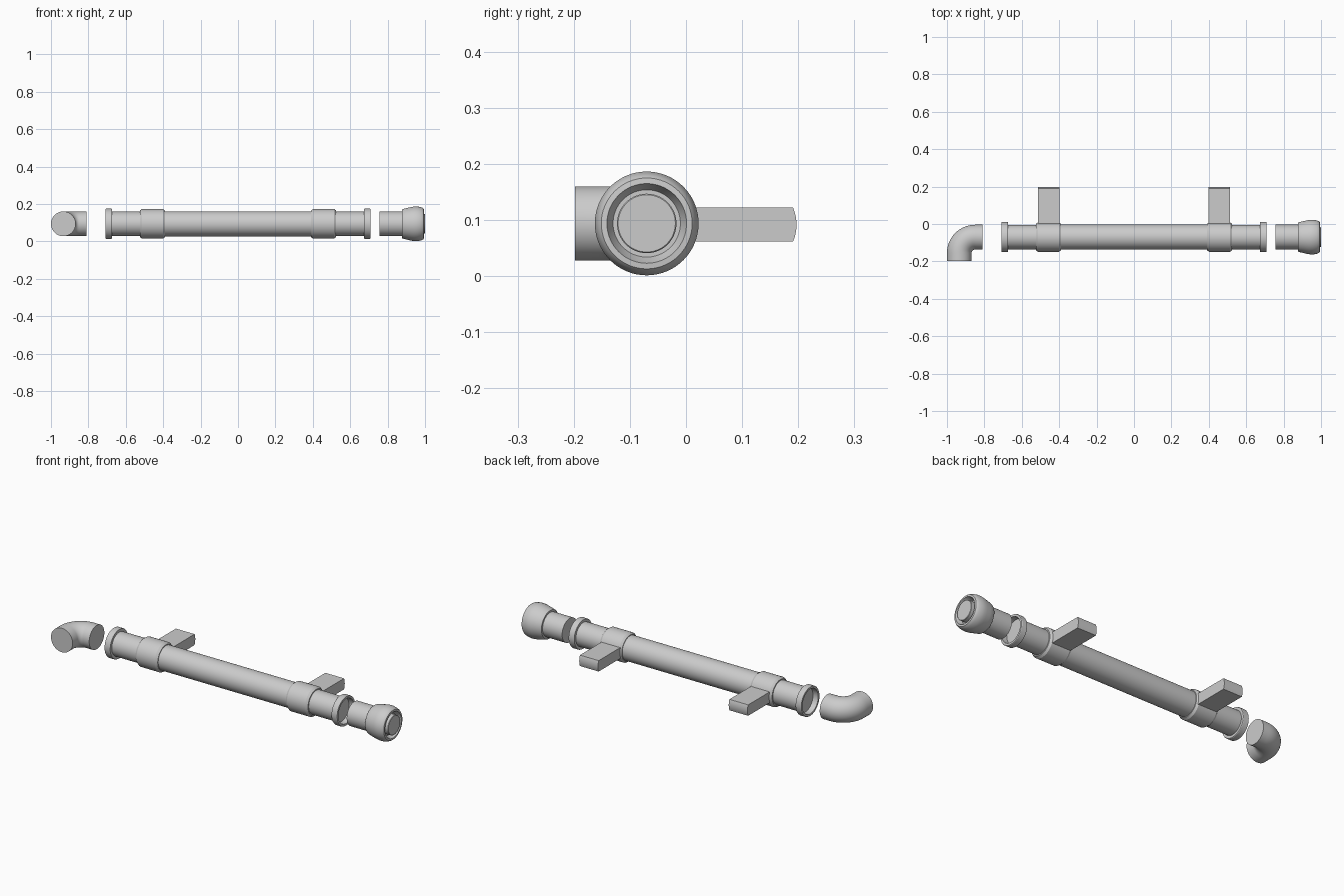
import bpy, bmesh, math
from mathutils import Vector

if "Cube" in bpy.data.objects:
    bpy.data.objects.remove(bpy.data.objects["Cube"])

CY, CZ = -0.07, 0.094   # pipe axis
SEG = 64


def finish(name, bm, angle=30):
    bmesh.ops.remove_doubles(bm, verts=bm.verts, dist=1e-5)
    bmesh.ops.recalc_face_normals(bm, faces=bm.faces)
    me = bpy.data.meshes.new(name)
    bm.to_mesh(me)
    bm.free()
    ob = bpy.data.objects.new(name, me)
    bpy.context.collection.objects.link(ob)
    bpy.ops.object.select_all(action='DESELECT')
    ob.select_set(True)
    bpy.context.view_layer.objects.active = ob
    bpy.ops.object.shade_smooth_by_angle(angle=math.radians(angle))
    return ob


def loft(name, rings):
    """Join circular rings and cap both ends."""
    bm = bmesh.new()
    loops = [[bm.verts.new(p) for p in r] for r in rings]
    for a, b in zip(loops, loops[1:]):
        for i in range(SEG):
            j = (i + 1) % SEG
            bm.faces.new((a[i], a[j], b[j], b[i]))
    bm.faces.new(loops[0])
    bm.faces.new(loops[-1])
    return finish(name, bm)


def ring(center, side, r):
    up = Vector((0, 0, 1))
    return [center + r * (side * math.cos(t) + up * math.sin(t))
            for t in (2 * math.pi * i / SEG for i in range(SEG))]


def lathe(name, profile):
    """Turn (x, radius) points about the pipe axis."""
    return loft(name, [ring(Vector((x, CY, CZ)), Vector((0, 1, 0)), r) for x, r in profile])


# Main pipe
lathe("main_pipe", [(-0.45, 0.067), (0.45, 0.067)])

for s, side in ((-1, "left"), (1, "right")):
    # Pipe stub with recessed socket flange
    lathe(side + "_socket", [(s * x, r) for x, r in (
        (0.45, 0.065), (0.674, 0.065), (0.674, 0.079), (0.677, 0.081),
        (0.705, 0.081), (0.708, 0.079), (0.708, 0.068), (0.678, 0.066))])
    # Clamp collar with bevelled ends
    lathe(side + "_clamp_collar", [(s * x, r) for x, r in (
        (0.39, 0.060), (0.39, 0.071), (0.402, 0.079), (0.513, 0.079),
        (0.525, 0.071), (0.525, 0.060))])
    # Wall bracket with a bowed end
    bm = bmesh.new()
    outline = [(-0.02, -0.03), (-0.02, 0.03)]
    for i in range(9):
        z = 0.03 - 0.06 * i / 8
        outline.append((0.191 + 0.006 * (1 - (z / 0.03) ** 2), z))
    f = bm.faces.new([bm.verts.new((s * 0.455 - 0.057, y, CZ - 0.002 + z)) for y, z in outline])
    ext = bmesh.ops.extrude_face_region(bm, geom=[f])
    bmesh.ops.translate(bm, vec=(0.114, 0, 0),
                        verts=[v for v in ext['geom'] if isinstance(v, bmesh.types.BMVert)])
    finish(side + "_bracket", bm)

# Elbow bending towards the front
R = 0.085
cx, cy = -0.934 + R, CY - R
rings = [ring(Vector((-0.811, CY, CZ)), Vector((0, 1, 0)), 0.066)]
for i in range(17):
    a = math.pi / 2 * (1 + i / 16)
    d = Vector((math.cos(a), math.sin(a), 0))
    rings.append(ring(Vector((cx, cy, CZ)) + R * d, d, 0.066))
rings.append(ring(Vector((-0.934, -0.198, CZ)), Vector((-1, 0, 0)), 0.066))
loft("elbow", rings)

# End coupling: spigot and bell with an inner plug
lathe("coupling_spigot", [(0.757, 0.066), (0.90, 0.066)])
lathe("coupling_bell", [
    (0.876, 0.060), (0.876, 0.076), (0.880, 0.079), (0.905, 0.085), (0.930, 0.0905),
    (0.945, 0.0925), (0.960, 0.0925), (0.978, 0.089), (0.988, 0.085), (0.993, 0.081),
    (0.994, 0.071), (0.988, 0.069), (0.970, 0.060), (0.970, 0.053), (0.998, 0.053), (1.0, 0.051)])
